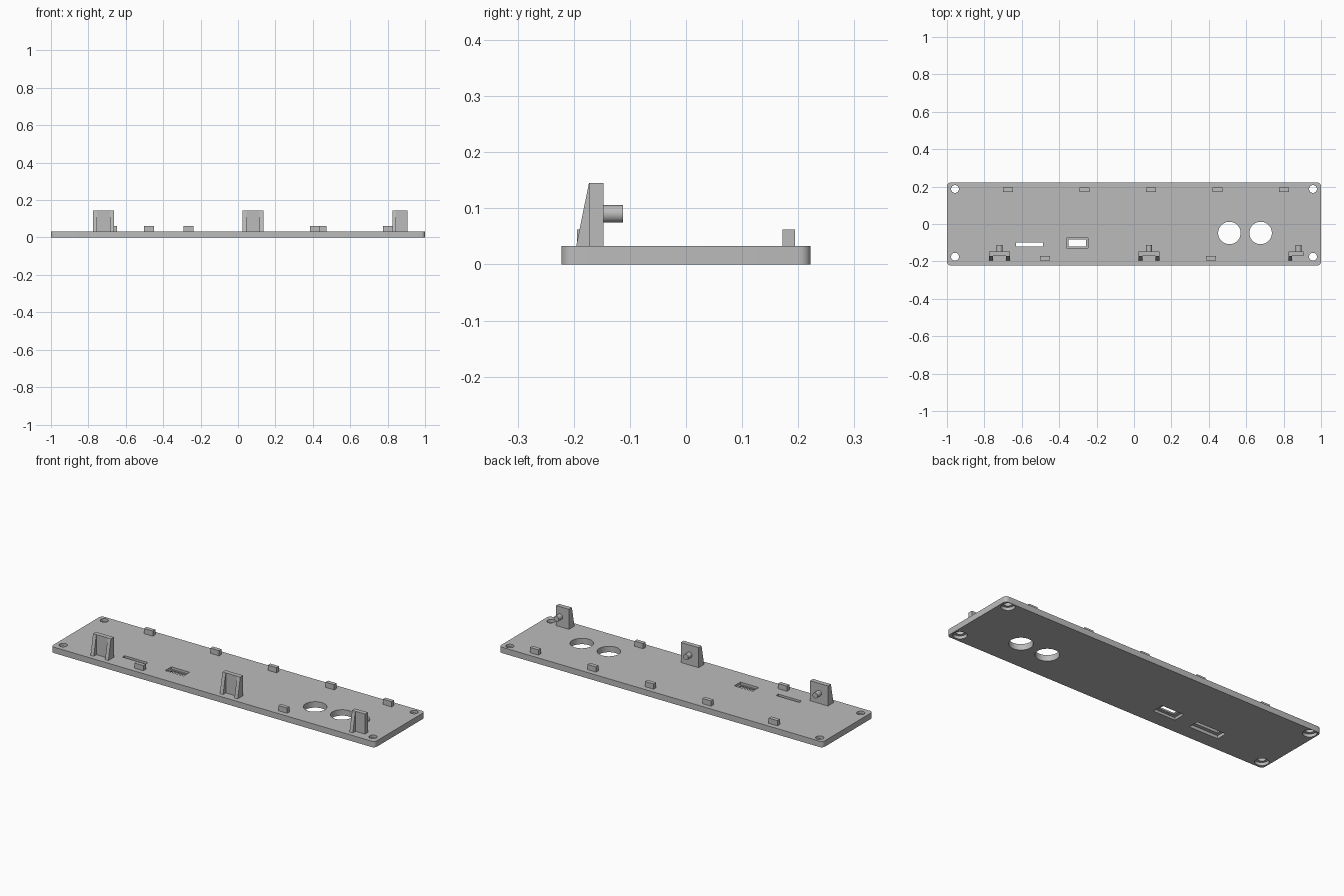
import bpy, bmesh, math
from mathutils import Matrix

if "Cube" in bpy.data.objects:
    bpy.data.objects.remove(bpy.data.objects["Cube"])

T = 0.033  # plate thickness

grey = bpy.data.materials.new("light grey")
grey.diffuse_color = (0.5, 0.5, 0.5, 1)
grey.use_nodes = True
grey.node_tree.nodes["Principled BSDF"].inputs["Base Color"].default_value = grey.diffuse_color


def make(name, bm):
    bmesh.ops.recalc_face_normals(bm, faces=bm.faces)
    me = bpy.data.meshes.new(name)
    bm.to_mesh(me)
    bm.free()
    me.materials.append(grey)
    ob = bpy.data.objects.new(name, me)
    bpy.context.collection.objects.link(ob)
    return ob


def add_box(bm, x0, x1, y0, y1, z0, z1):
    m = (Matrix.Translation(((x0 + x1) / 2, (y0 + y1) / 2, (z0 + z1) / 2))
         @ Matrix.Diagonal((x1 - x0, y1 - y0, z1 - z0, 1)))
    return bmesh.ops.create_cube(bm, size=1, matrix=m)["verts"]


def box(name, *dims):
    bm = bmesh.new()
    add_box(bm, *dims)
    return make(name, bm)


def cylinder(name, loc, r, depth, axis="Z", seg=40):
    bm = bmesh.new()
    m = Matrix.Translation(loc)
    if axis == "Y":
        m = m @ Matrix.Rotation(math.pi / 2, 4, "X")
    bmesh.ops.create_cone(bm, cap_ends=True, segments=seg, radius1=r,
                          radius2=r, depth=depth, matrix=m)
    return make(name, bm)


def smooth(ob):
    bpy.ops.object.select_all(action="DESELECT")
    ob.select_set(True)
    bpy.context.view_layer.objects.active = ob
    bpy.ops.object.shade_smooth_by_angle(angle=math.radians(30))


def cut(target, cutter):
    mod = target.modifiers.new("cut", "BOOLEAN")
    mod.operation = "DIFFERENCE"
    mod.solver = "EXACT"
    mod.object = cutter
    bpy.context.view_layer.objects.active = target
    bpy.ops.object.modifier_apply(modifier=mod.name)
    bpy.data.objects.remove(cutter)


# Base plate with rounded upright corners
bm = bmesh.new()
add_box(bm, -1, 1, -0.222, 0.222, 0, T)
upright = [e for e in bm.edges
           if abs(e.verts[0].co.z - e.verts[1].co.z) > T / 2]
bmesh.ops.bevel(bm, geom=upright, offset=0.02, segments=6, profile=0.5,
                affect="EDGES")
plate = make("base_plate", bm)

# Screw holes with wider counterbores underneath
for x in (-0.957, 0.957):
    for y in (-0.175, 0.187):
        cut(plate, cylinder("cutter", (x, y, 0), 0.021, 0.2))
        cut(plate, cylinder("cutter", (x, y, 0), 0.035, 0.034))

# Two large round openings
for x in (0.51, 0.677):
    cut(plate, cylinder("cutter", (x, -0.048, 0), 0.06, 0.2, seg=64))

# Narrow card slot with a recess underneath
cut(plate, box("cutter", -0.63, -0.486, -0.12, -0.1, -0.1, 0.1))
cut(plate, box("cutter", -0.648, -0.468, -0.14, -0.08, -0.1, 0.017))

# Port opening with recesses above and below
cut(plate, box("cutter", -0.35, -0.257, -0.12, -0.082, -0.1, 0.1))
cut(plate, box("cutter", -0.36, -0.247, -0.128, -0.074, 0.02, 0.1))
cut(plate, box("cutter", -0.372, -0.235, -0.135, -0.067, -0.1, 0.014))
smooth(plate)

# Locating tabs along the back and front edges
for x in (-0.674, -0.264, 0.091, 0.447, 0.802):
    box("back_tab", x - 0.027, x + 0.027, 0.172, 0.194, T - 0.002, 0.062)
for x in (-0.476, 0.412):
    box("front_tab", x - 0.027, x + 0.027, -0.194, -0.172, T - 0.002, 0.062)


# Upright bracket: wall, tapering side ribs and a round peg
def bracket(x0, x1, peg_x, ribs):
    z0, z1 = T - 0.002, 0.145
    box("bracket_wall", x0, x1, -0.172, -0.147, z0, z1)
    for rx in ribs:
        bm = bmesh.new()
        profile = [(-0.196, z0), (-0.165, z0), (-0.165, z1), (-0.173, z1)]
        face = bm.faces.new([bm.verts.new((rx, y, z)) for y, z in profile])
        ext = bmesh.ops.extrude_face_region(bm, geom=[face])
        moved = [v for v in ext["geom"] if isinstance(v, bmesh.types.BMVert)]
        bmesh.ops.translate(bm, verts=moved, vec=(0.02, 0, 0))
        make("bracket_rib", bm)
    smooth(cylinder("bracket_peg", (peg_x, -0.1315, 0.09), 0.0155, 0.039,
                    "Y", 32))


bracket(-0.774, -0.664, -0.719, (-0.774, -0.684))
bracket(0.025, 0.135, 0.08, (0.025, 0.115))
bracket(0.826, 0.905, 0.88, (0.826,))
